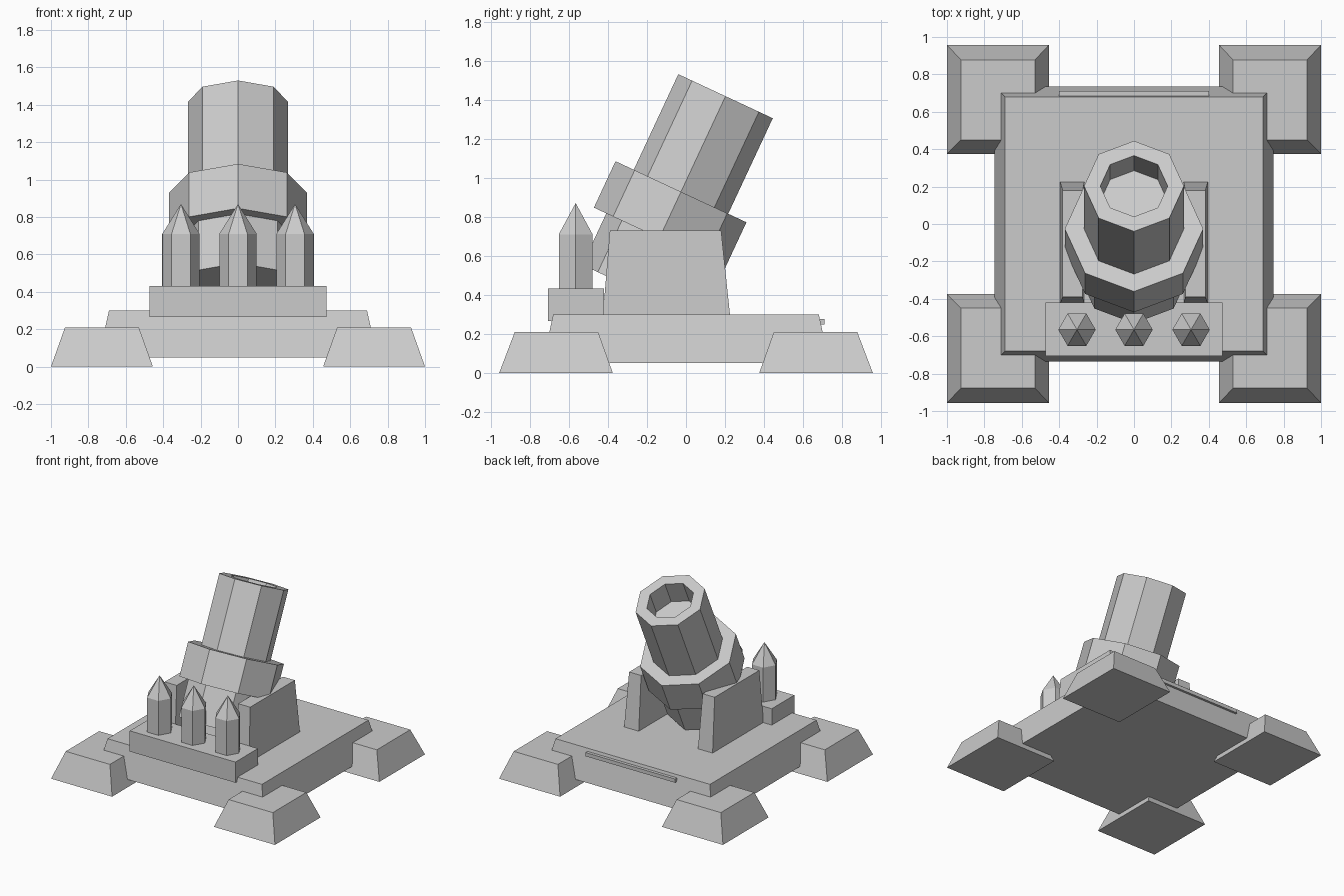
import bpy, bmesh
from math import radians, cos, sin, pi
from mathutils import Matrix, Vector

cube = bpy.data.objects.get("Cube")
if cube:
    bpy.data.objects.remove(cube, do_unlink=True)

grey = bpy.data.materials.new("light grey")
grey.use_nodes = True
colour = (0.6, 0.6, 0.6, 1)
grey.diffuse_color = colour
grey.node_tree.nodes["Principled BSDF"].inputs["Base Color"].default_value = colour


def finish(name, bm):
    bmesh.ops.recalc_face_normals(bm, faces=bm.faces)
    mesh = bpy.data.meshes.new(name)
    bm.to_mesh(mesh)
    bm.free()
    mesh.materials.append(grey)
    obj = bpy.data.objects.new(name, mesh)
    bpy.context.collection.objects.link(obj)
    return obj


def block(name, bottom, top, z0, z1):
    """Tapered box; bottom and top are (x0, x1, y0, y1)."""
    bm = bmesh.new()
    rings = []
    for (x0, x1, y0, y1), z in ((bottom, z0), (top, z1)):
        rings.append([bm.verts.new((x, y, z))
                      for x, y in ((x0, y0), (x1, y0), (x1, y1), (x0, y1))])
    low, high = rings
    bm.faces.new(low)
    bm.faces.new(high)
    for i in range(4):
        j = (i + 1) % 4
        bm.faces.new((low[i], low[j], high[j], high[i]))
    return finish(name, bm)


def turned(name, profile, sides, matrix):
    """Closed solid from (radius, height) rings; radius 0 makes a tip."""
    bm = bmesh.new()
    rings = []
    for r, z in profile:
        count = sides if r else 1
        rings.append([bm.verts.new((r * cos(2 * pi * i / sides),
                                    r * sin(2 * pi * i / sides), z))
                      for i in range(count)])
    for a, b in zip(rings, rings[1:]):
        for i in range(sides):
            j = (i + 1) % sides
            if len(b) == 1:
                bm.faces.new((a[i], a[j], b[0]))
            else:
                bm.faces.new((a[i], a[j], b[j], b[i]))
    for ring in (rings[0], rings[-1]):
        if len(ring) > 1:
            bm.faces.new(ring)
    bm.transform(matrix)
    return finish(name, bm)


def flipped(rect, sx, sy):
    x0, x1, y0, y1 = rect
    return (*sorted((x0 * sx, x1 * sx)), *sorted((y0 * sy, y1 * sy)))


# Base plate and the four corner feet
block("base_plate", (-0.745, 0.745, -0.735, 0.735),
      (-0.69, 0.69, -0.68, 0.68), 0.05, 0.3)
for sx, side in ((1, "left"), (-1, "right")):
    for sy, end in ((-1, "front"), (1, "back")):
        block(f"{end}_{side}_foot",
              flipped((0.455, 1.0, 0.375, 0.957), sx, sy),
              flipped((0.53, 0.925, 0.45, 0.877), sx, sy), 0, 0.21)

# Thin bar on the back edge
bar = (-0.4, 0.4, 0.66, 0.71)
block("back_bar", bar, bar, 0.247, 0.277)

# Brackets either side of the barrel
for sx, side in ((1, "left"), (-1, "right")):
    block(f"{side}_bracket", flipped((0.265, 0.395, -0.425, 0.225), sx, 1),
          flipped((0.275, 0.382, -0.39, 0.18), sx, 1), 0.3, 0.73)

# Shelf with three shells
shelf = (-0.472, 0.472, -0.707, -0.42)
block("shell_shelf", shelf, shelf, 0.265, 0.432)
for x, place in ((-0.305, "right"), (0, "middle"), (0.305, "left")):
    turned(f"{place}_shell", [(0.1, 0.43), (0.1, 0.71), (0, 0.87)], 6,
           Matrix.Translation((x, -0.565, 0)))

# Eight-sided barrel, leaning back, with a hollow muzzle
muzzle = Vector((0, 0.2025, 1.4175))
lean = Matrix.Translation(muzzle) @ Matrix.Rotation(radians(-25), 4, "X")
turned("barrel", [(0.3, -1.093), (0.3, -0.802), (0.37, -0.802), (0.37, -0.54),
                  (0.267, -0.54), (0.267, 0), (0.18, 0), (0.18, -0.19)],
       8, lean)
